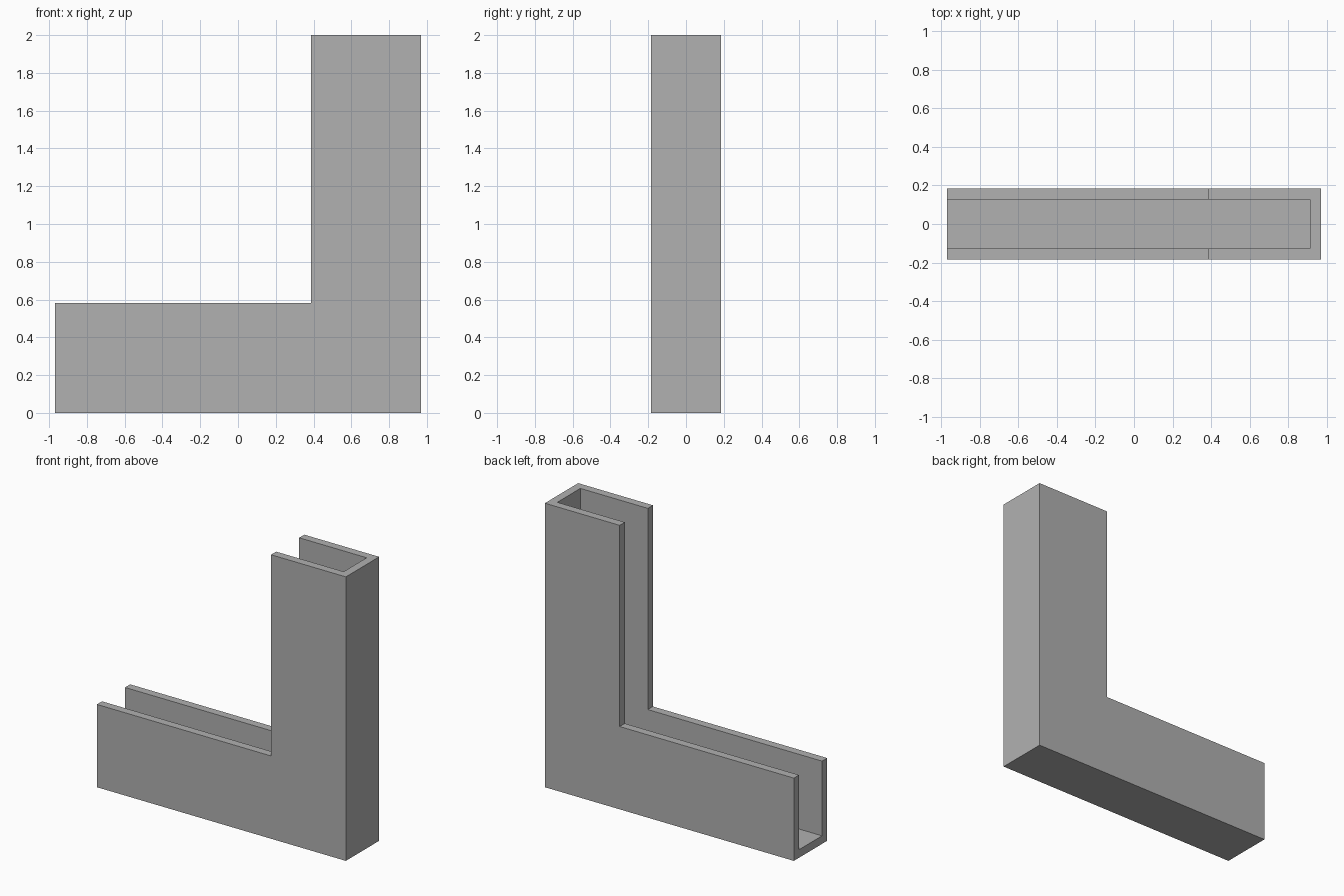
import bpy
import bmesh

if "Cube" in bpy.data.objects:
    bpy.data.objects.remove(bpy.data.objects["Cube"])

HALF_L, HALF_W, WALL = 0.97, 0.185, 0.057   # outer half length, half width, wall thickness
STEP_X, STEP_Z, TOP = 0.387, 0.583, 2.0     # inner corner of the L and overall height

grey = bpy.data.materials.new("plain_grey")
grey.diffuse_color = (0.44, 0.44, 0.44, 1)
grey.use_nodes = True
grey.node_tree.nodes["Principled BSDF"].inputs["Base Color"].default_value = grey.diffuse_color


def prism(name, profile, half_width):
    """Extrude an x-z outline along y, centred on y = 0."""
    bm = bmesh.new()
    face = bm.faces.new([bm.verts.new((x, -half_width, z)) for x, z in profile])
    new = bmesh.ops.extrude_face_region(bm, geom=[face])["geom"]
    verts = [v for v in new if isinstance(v, bmesh.types.BMVert)]
    bmesh.ops.translate(bm, verts=verts, vec=(0, 2 * half_width, 0))
    bmesh.ops.recalc_face_normals(bm, faces=bm.faces)
    mesh = bpy.data.meshes.new(name)
    bm.to_mesh(mesh)
    bm.free()
    mesh.materials.append(grey)
    obj = bpy.data.objects.new(name, mesh)
    bpy.context.collection.objects.link(obj)
    return obj


# L-shaped body
channel = prism("corner_channel", [
    (-HALF_L, 0), (HALF_L, 0), (HALF_L, TOP),
    (STEP_X, TOP), (STEP_X, STEP_Z), (-HALF_L, STEP_Z)], HALF_W)

# Groove open to the inner side and both ends
x, z = HALF_L - WALL, WALL
cutter = prism("groove_cutter", [(-2, z), (x, z), (x, 3), (-2, 3)], HALF_W - WALL)

groove = channel.modifiers.new("groove", "BOOLEAN")
groove.operation = "DIFFERENCE"
groove.solver = "EXACT"
groove.object = cutter
bpy.context.view_layer.objects.active = channel
bpy.ops.object.modifier_apply(modifier=groove.name)
bpy.data.objects.remove(cutter)
